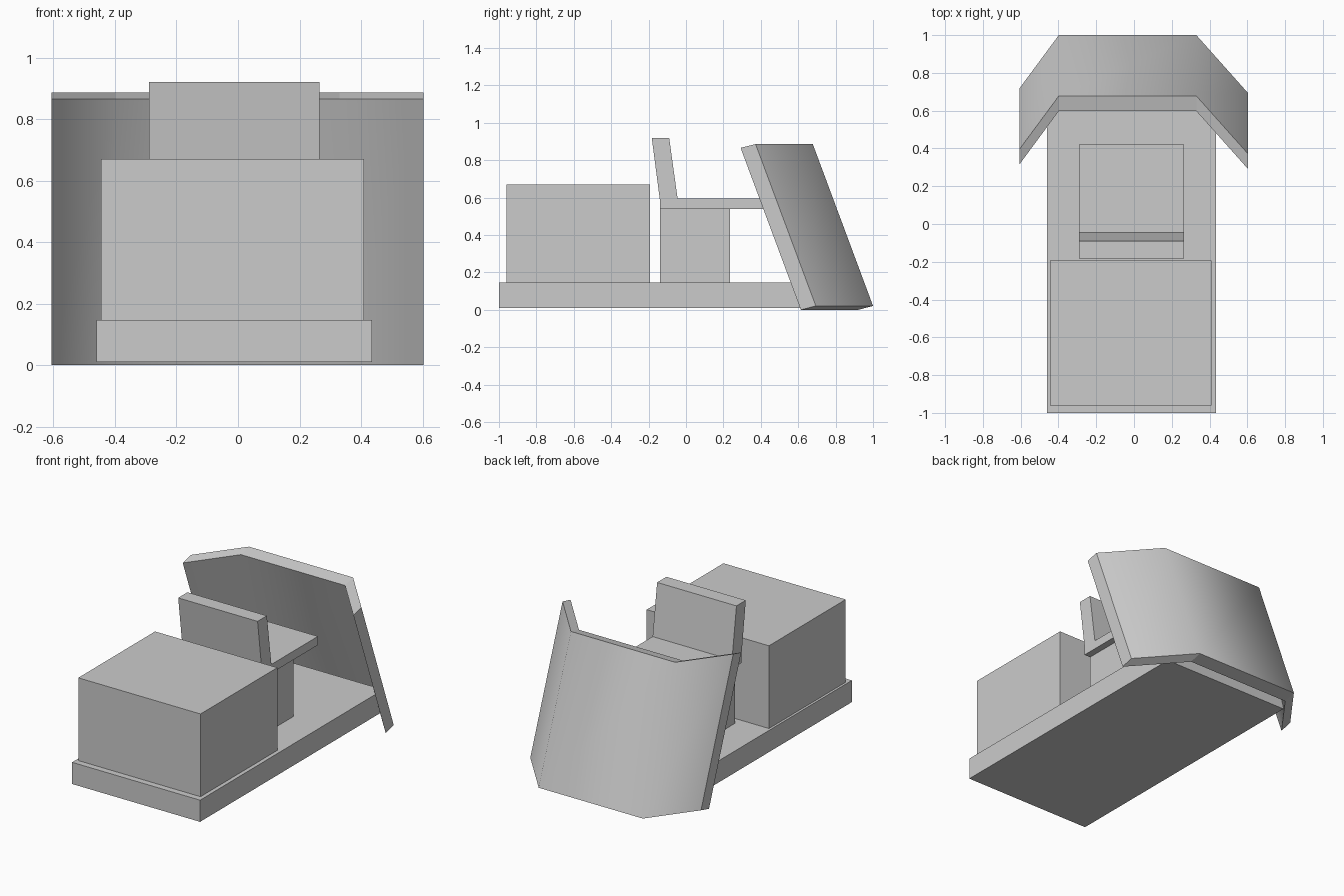
import bpy

if "Cube" in bpy.data.objects:
    bpy.data.objects.remove(bpy.data.objects["Cube"])


def make_mesh(name, verts, faces):
    mesh = bpy.data.meshes.new(name)
    mesh.from_pydata(verts, [], faces)
    obj = bpy.data.objects.new(name, mesh)
    bpy.context.collection.objects.link(obj)
    return obj


def extrude_x(name, profile, x0, x1):
    """Closed counter-clockwise (y, z) profile extruded from x0 to x1."""
    n = len(profile)
    verts = [(x, y, z) for x in (x0, x1) for y, z in profile]
    sides = [(i, (i + 1) % n, n + (i + 1) % n, n + i) for i in range(n)]
    faces = [f[::-1] for f in sides]
    faces += [tuple(reversed(range(n))), tuple(range(n, 2 * n))]
    return make_mesh(name, verts, faces)


def box(name, x0, x1, y0, y1, z0, z1):
    return extrude_x(name, [(y0, z0), (y1, z0), (y1, z1), (y0, z1)], x0, x1)


# Platform, rear housing and seat pedestal
box("base_plate", -0.46, 0.435, -1.0, 0.83, 0.01, 0.147)
box("housing_block", -0.445, 0.41, -0.96, -0.193, 0.147, 0.67)
box("seat_pedestal", -0.245, 0.222, -0.14, 0.235, 0.147, 0.54)

# Seat pan with leaning backrest
extrude_x("seat", [(-0.14, 0.54), (0.42, 0.54), (0.42, 0.595), (-0.045, 0.595),
                   (-0.09, 0.92), (-0.183, 0.92), (-0.14, 0.59)], -0.29, 0.265)

# Leaning folded shield: the plan outline swept around a tilted slab section
outline = [(-0.607, -0.283), (-0.398, 0.0), (0.33, 0.0), (0.603, -0.306)]
section = [(0.92, 0.0), (1.0, 0.021), (0.678, 0.886), (0.598, 0.866)]
verts = [(x, y + dy, z) for x, dy in outline for y, z in section]
faces = []
for i in range(len(outline) - 1):
    for j in range(4):
        a, b = 4 * i + j, 4 * i + (j + 1) % 4
        faces.append((a, a + 4, b + 4, b)[::-1])
last = 4 * (len(outline) - 1)
faces += [(3, 2, 1, 0), (last, last + 1, last + 2, last + 3)]
shield = make_mesh("shield", verts, faces)

# Smooth the broad inner and outer surfaces only, keeping rims crisp
for poly in shield.data.polygons:
    poly.use_smooth = poly.index < 12 and poly.index % 2 == 1
for edge in shield.data.edges:
    a, b = edge.vertices
    edge.use_edge_sharp = a % 4 != b % 4 and {a % 4, b % 4} in ({0, 1}, {2, 3})
    if a % 4 == b % 4:
        edge.use_edge_sharp = True
